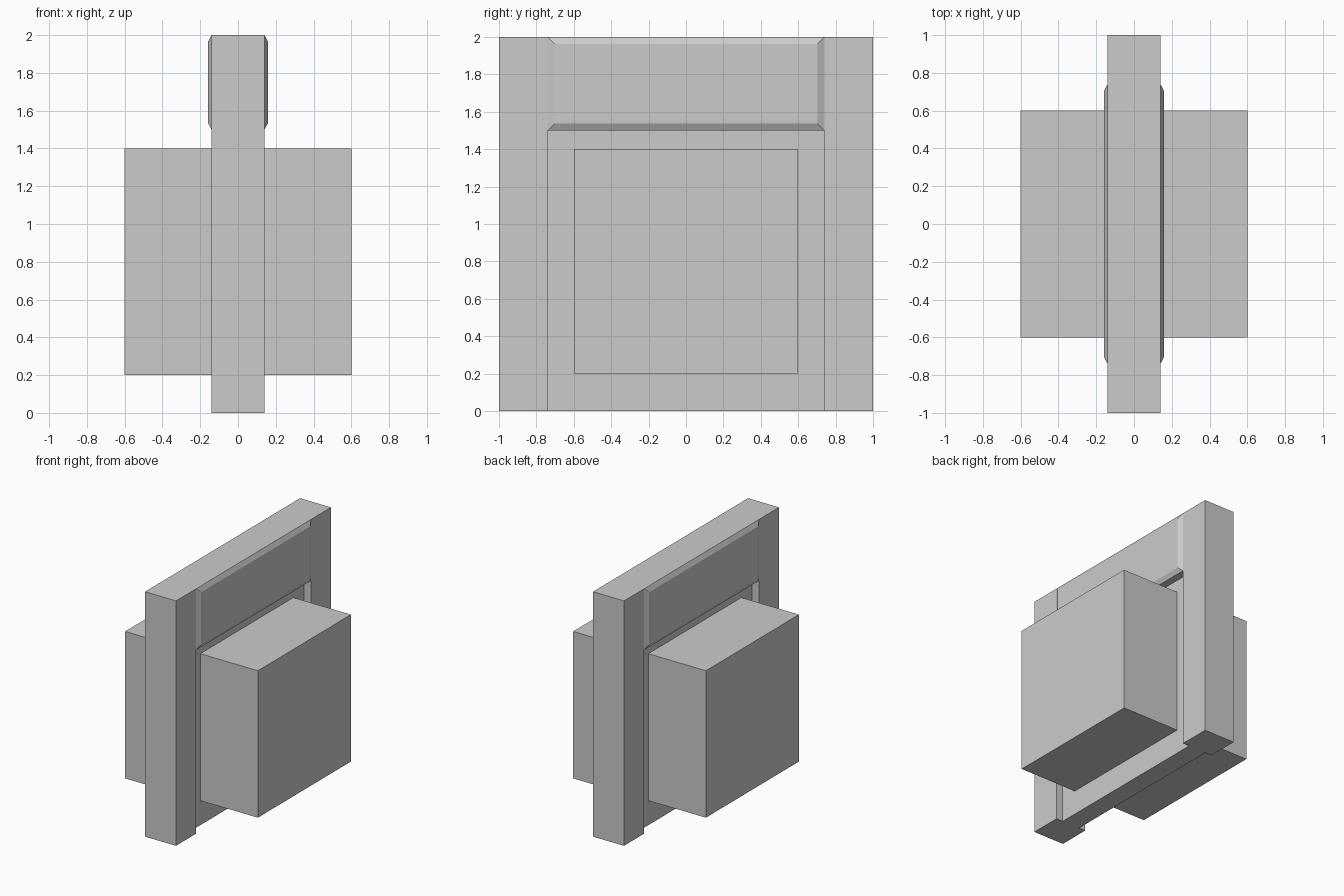
import bpy, bmesh
from mathutils import Matrix, Vector

cube = bpy.data.objects.get("Cube")
if cube:
    bpy.data.objects.remove(cube, do_unlink=True)

grey = bpy.data.materials.new("plain grey")
grey.use_nodes = True
colour = (0.6, 0.6, 0.6, 1)
grey.diffuse_color = colour
grey.node_tree.nodes["Principled BSDF"].inputs["Base Color"].default_value = colour


def finish(name, bm):
    bmesh.ops.recalc_face_normals(bm, faces=bm.faces)
    mesh = bpy.data.meshes.new(name)
    bm.to_mesh(mesh)
    bm.free()
    mesh.materials.append(grey)
    obj = bpy.data.objects.new(name, mesh)
    bpy.context.collection.objects.link(obj)
    return obj


def box(name, size, centre):
    bm = bmesh.new()
    bmesh.ops.create_cube(bm, size=1)
    bmesh.ops.transform(bm, verts=bm.verts,
                        matrix=Matrix.Translation(centre) @ Matrix.Diagonal((*size, 1)))
    return finish(name, bm)


def prism(name, outline, half_width):
    """Extrude a (y, z) outline across x."""
    bm = bmesh.new()
    face = bm.faces.new([bm.verts.new((-half_width, y, z)) for y, z in outline])
    new = bmesh.ops.extrude_face_region(bm, geom=[face])["geom"]
    bmesh.ops.translate(bm, vec=(2 * half_width, 0, 0),
                        verts=[v for v in new if isinstance(v, bmesh.types.BMVert)])
    return finish(name, bm)


def chamfered_plate(name, side, half_y, low, high, base_x, top_x, inset):
    """Shallow raised plate, open where it meets the frame."""
    bm = bmesh.new()
    rings = []
    for x, d in ((base_x, 0), (top_x, inset)):
        y, z0, z1 = half_y - d, low + d, high - d
        rings.append([bm.verts.new((side * x, *p))
                      for p in ((-y, z0), (y, z0), (y, z1), (-y, z1))])
    base, top = rings
    bm.faces.new(top)
    for i in range(4):
        j = (i + 1) % 4
        bm.faces.new((base[i], base[j], top[j], top[i]))
    obj = finish(name, bm)
    # the open plate must face outward
    if obj.data.polygons[0].normal.dot(Vector((side, 0, 0))) < 0:
        obj.data.flip_normals()
    return obj


# Arch-shaped frame: two posts joined by the top rail
half = [(0.74, 1.5), (0.74, 0), (1, 0), (1, 2)]
prism("frame", half + [(-y, z) for y, z in reversed(half)], 0.14)

# Thin panel recessed between the posts
box("recessed_panel", (0.16, 1.48, 1.5), (0, 0, 0.75))

# Large block passing through the panel
box("centre_block", (1.2, 1.2, 1.2), (0, 0, 0.8))

# Raised plates on both sides of the top rail
for label, side in (("left", 1), ("right", -1)):
    chamfered_plate(label + "_raised_plate", side, 0.74, 1.5, 2, 0.14, 0.16, 0.037)
